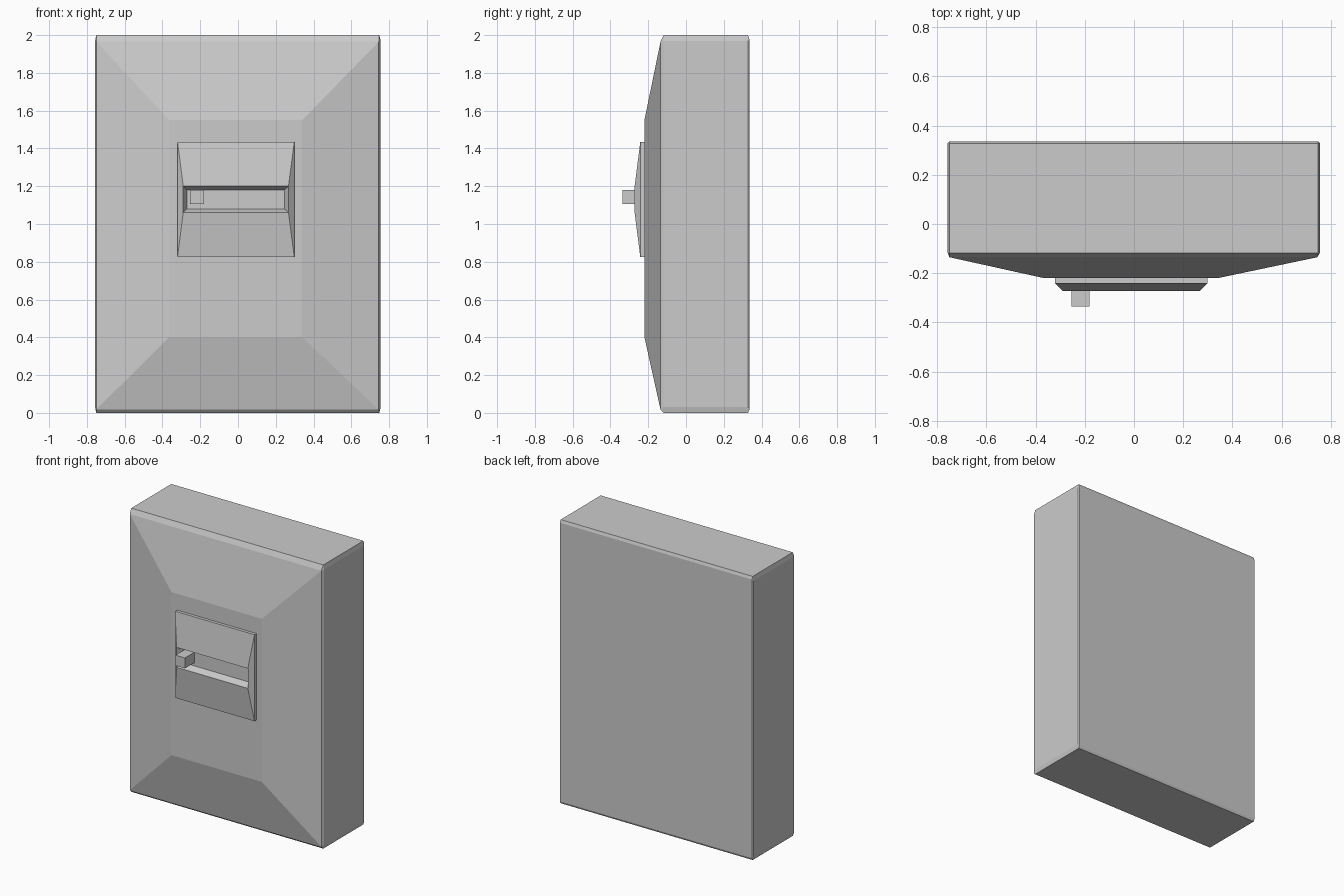
import bpy, bmesh

if "Cube" in bpy.data.objects:
    bpy.data.objects.remove(bpy.data.objects["Cube"])


def loft(name, rings):
    """Skin XZ rectangles (y, x0, x1, z0, z1, cut_x, cut_z) with clipped corners, capped at both ends."""
    bm = bmesh.new()
    loops = []
    for y, x0, x1, z0, z1, cx, cz in rings:
        pts = [(x0 + cx, z0), (x1 - cx, z0), (x1, z0 + cz), (x1, z1 - cz),
               (x1 - cx, z1), (x0 + cx, z1), (x0, z1 - cz), (x0, z0 + cz)]
        loops.append([bm.verts.new((x, y, z)) for x, z in pts])
    for a, b in zip(loops, loops[1:]):
        for i in range(8):
            j = (i + 1) % 8
            bm.faces.new((a[i], a[j], b[j], b[i]))
    bm.faces.new(loops[0])
    bm.faces.new(loops[-1])
    # square corners collapse here
    bmesh.ops.remove_doubles(bm, verts=bm.verts[:], dist=1e-5)
    bmesh.ops.recalc_face_normals(bm, faces=bm.faces[:])
    mesh = bpy.data.meshes.new(name)
    bm.to_mesh(mesh)
    bm.free()
    obj = bpy.data.objects.new(name, mesh)
    bpy.context.collection.objects.link(obj)
    return obj


# Cabinet: slab with thin bevels and a tapered raised front
loft("cabinet", [
    (0.335, -0.75, 0.75, 0.015, 1.98, 0, 0),
    (0.328, -0.757, 0.755, 0, 2, 0.007, 0.03),
    (-0.118, -0.757, 0.755, 0, 2, 0.007, 0.03),
    (-0.135, -0.75, 0.745, 0.018, 1.965, 0, 0),
    (-0.22, -0.365, 0.34, 0.4, 1.55, 0, 0),
])

# Slot plate: sloped surround with a recessed slot
loft("slot_plate", [
    (-0.215, -0.32, 0.298, 0.825, 1.435, 0, 0),
    (-0.242, -0.32, 0.298, 0.825, 1.435, 0, 0),
    (-0.272, -0.29, 0.267, 1.06, 1.2, 0, 0),
    (-0.225, -0.27, 0.245, 1.08, 1.18, 0, 0),
])

# Slider knob sitting in the slot
loft("slider_knob", [
    (-0.223, -0.253, -0.18, 1.105, 1.179, 0, 0),
    (-0.335, -0.253, -0.18, 1.105, 1.179, 0, 0),
])
